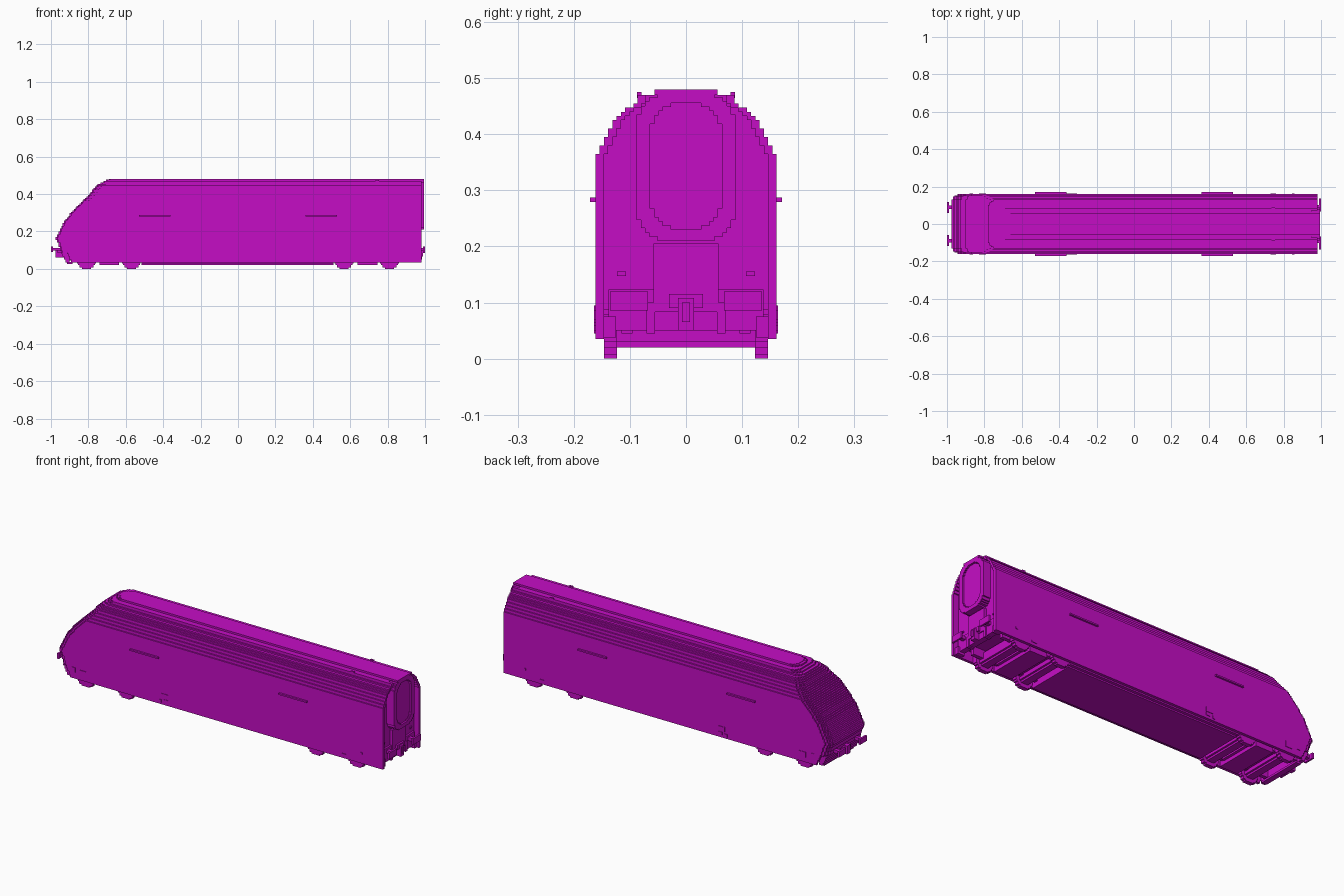
import bpy, bmesh

if "Cube" in bpy.data.objects:
    bpy.data.objects.remove(bpy.data.objects["Cube"], do_unlink=True)

V = 0.0075  # block size of the stepped style

magenta = bpy.data.materials.new("magenta")
magenta.use_nodes = True
COL = (0.56, 0.004, 0.56, 1)
magenta.diffuse_color = COL
magenta.node_tree.nodes["Principled BSDF"].inputs["Base Color"].default_value = COL


def finish(bm, name):
    bmesh.ops.recalc_face_normals(bm, faces=bm.faces)
    me = bpy.data.meshes.new(name)
    bm.to_mesh(me)
    bm.free()
    me.materials.append(magenta)
    ob = bpy.data.objects.new(name, me)
    bpy.context.collection.objects.link(ob)
    return ob


def prism(bm, pts, vec):
    """Extrude a closed 3D outline along vec."""
    f = bm.faces.new([bm.verts.new(p) for p in pts])
    r = bmesh.ops.extrude_face_region(bm, geom=[f])
    bmesh.ops.translate(bm, vec=vec, verts=[g for g in r["geom"] if isinstance(g, bmesh.types.BMVert)])
    bm.faces.ensure_lookup_table()


def box(bm, x0, x1, y0, y1, z0, z1):
    prism(bm, [(x0, y0, z0), (x1, y0, z0), (x1, y1, z0), (x0, y1, z0)], (0, 0, z1 - z0))


def boxes(name, dims, mirror=False):
    bm = bmesh.new()
    for x0, x1, y0, y1, z0, z1 in dims:
        box(bm, x0, x1, y0, y1, z0, z1)
        if mirror:
            box(bm, x0, x1, -y1, -y0, z0, z1)
    return finish(bm, name)


def lerp(pts, t):
    for (a, b), (c, d) in zip(pts, pts[1:]):
        if t <= c:
            return b + (d - b) * (t - a) / (c - a)
    return pts[-1][1]


# Half width of the shell up to each height, and nose position by height
WIDTH = [(0.368, .161), (0.383, .154), (0.398, .146), (0.413, .139), (0.428, .131), (0.436, .124),
         (0.443, .116), (0.451, .109), (0.458, .094), (0.473, .086), (0.481, .056)]
NOSE = [(.03, -.915), (.06, -.93), (.1, -.95), (.14, -.965), (.16, -.975), (.2, -.957), (.26, -.925),
        (.325, -.87), (.39, -.80), (.45, -.755), (.47, -.715), (.48, -.685)]


def half_width(z):
    return next(w for top, w in WIDTH if z < top)


# Body shell: stacked stepped layers with a pocket in the rear end
bm = bmesh.new()
z = 0.035
while z < 0.479:
    h = min(V, 0.48 - z)
    zc = z + h / 2
    w = half_width(zc)
    n = round(lerp(NOSE, zc) / V) * V
    half = [(n, w - 4 * V), (n + V, w - 4 * V), (n + V, w - 2 * V), (n + 2 * V, w - 2 * V),
            (n + 2 * V, w - V), (n + 4 * V, w - V), (n + 4 * V, w)]
    if zc > 0.473:
        half.append((0.995, w))
    else:
        half += [(0.98, w), (0.98, w - 2 * V), (0.95, w - 2 * V)]
    if zc < 0.09:
        # Low layers: nose block, belly block and thin skirts leave bogie wells
        wi = w - 2 * V
        box(bm, n, -0.90, -wi, wi, z, z + h)
        box(bm, -0.515, 0.51, -wi, wi, z, z + h)
        for s in (-1, 1):
            ys = sorted((s * w, s * wi))
            box(bm, n + 4 * V, 0.98, *ys, z, z + h)
    else:
        prism(bm, [(x, y, z) for x, y in half] + [(x, -y, z) for x, y in reversed(half)], (0, 0, h))
    z += h
finish(bm, "body_shell")

# Stepped belly pan
boxes("belly_pan", [(-.515, .51, -.13, .13, .02, .036), (-.515, .51, -.146, .146, .0275, .036)])

# Gangway at the rear end
def stepped_oval(w, z0, z1, x):
    q = [(w, 5), (w - V, 5), (w - V, 3), (w - 2 * V, 3), (w - 2 * V, 2), (w - 3 * V, 2),
         (w - 3 * V, 1), (w - 5 * V, 1), (w - 5 * V, 0)]
    top = [(y, z1 - k * V) for y, k in q]
    bot = [(y, z0 + k * V) for y, k in reversed(q)]
    right = bot + top
    return [(x, y, zz) for y, zz in right] + [(x, -y, zz) for y, zz in reversed(right)]


bm = bmesh.new()
outer, inner = stepped_oval(.088, .21, .473, .94), stepped_oval(.064, .23, .456, .94)
vo, vi = [bm.verts.new(p) for p in outer], [bm.verts.new(p) for p in inner]
ring = [bm.faces.new((vo[i - 1], vo[i], vi[i], vi[i - 1])) for i in range(len(vo))]
r = bmesh.ops.extrude_face_region(bm, geom=ring)
bmesh.ops.translate(bm, vec=(.055, 0, 0), verts=[g for g in r["geom"] if isinstance(g, bmesh.types.BMVert)])
finish(bm, "gangway_rim")
bm = bmesh.new()
prism(bm, inner, (.045, 0, 0))
finish(bm, "gangway_door")

# Rear end: doorstep panel, buffer beam, coupler, lamps and buffers
boxes("rear_door_panel", [(.94, .965, -.058, .058, .083, .205)])
boxes("rear_buffer_beam", [(.93, .96, -.138, .138, .05, .123)])
boxes("rear_lamps", [(.945, .956, .107, .123, .147, .155)], True)
boxes("rear_buffers", [(.95, .993, .082, .102, .095, .112), (.99, 1, .068, .135, .086, .12)], True)
boxes("rear_coupler", [(.95, .975, -.03, .03, .09, .115), (.95, .985, -.014, .014, .05, .108),
                       (.98, .99, -.007, .007, .065, .1)])
boxes("rear_steps", [(.93, .97, .125, .146, .038, .075), (.93, .965, .055, .07, .045, .1)], True)

# Front end: buffers, coupler and lower valance
boxes("front_buffers", [(-.992, -.93, .08, .1, .097, .113), (-1, -.99, .06, .118, .09, .12)], True)
boxes("front_coupler", [(-.975, -.93, -.014, .014, .06, .105), (-.965, -.93, -.03, .03, .085, .1)])
boxes("front_valance", [(-.915, -.885, -.125, .125, .025, .036)])

# Bogies: stepped wheels, axle beams, frames
AXLES = (-.81, -.57, .567, .81)
WHEEL_ROWS = [(.024, .05), (.038, .043), (.046, .03), (.05, .02)]
wheels, beams, boxes_ = [], [], []
for ax in AXLES:
    for hx, hz in WHEEL_ROWS:
        wheels.append((ax - hx, ax + hx, .123, .146, .05 - hz, .05 + hz))
    beams += [(ax - .03, ax + .03, -.124, .124, .03, .075), (ax - .02, ax + .02, -.124, .124, .02, .08)]
    boxes_.append((ax - .02, ax + .02, .158, .164, .06, .09))
boxes("wheels", wheels, True)
boxes("axle_beams", beams)
boxes("axle_box_covers", boxes_[:1], True)
for name, c in (("front_bogie", -.69), ("rear_bogie", .69)):
    boxes(name + "_frame", [(c - .21, c + .21, .095, .115, .045, .09)], True)
    boxes(name + "_bolster", [(c - .05, c + .055, -.13, .13, .021, .06), (c - .08, c + .07, -.1, .1, .04, .08)])

# Side details: grab rails, step plates and small covers
boxes("side_rails", [(-.53, -.36, .16, .171, .279, .287), (.36, .53, .16, .171, .279, .287)], True)
boxes("side_steps", [(-.36, -.345, .158, .164, .045, .06), (-.345, -.305, .158, .164, .07, .095),
                     (-.33, -.305, .158, .164, .05, .065)], True)
boxes("side_covers", [(-.88, -.86, .158, .164, .07, .095), (.845, .858, .158, .164, .085, .095),
                      (.73, .76, .158, .164, .05, .06)], True)

# Small roof knobs
boxes("roof_knobs", [(.735, .755, .079, .0875, .465, .4755)], True)
